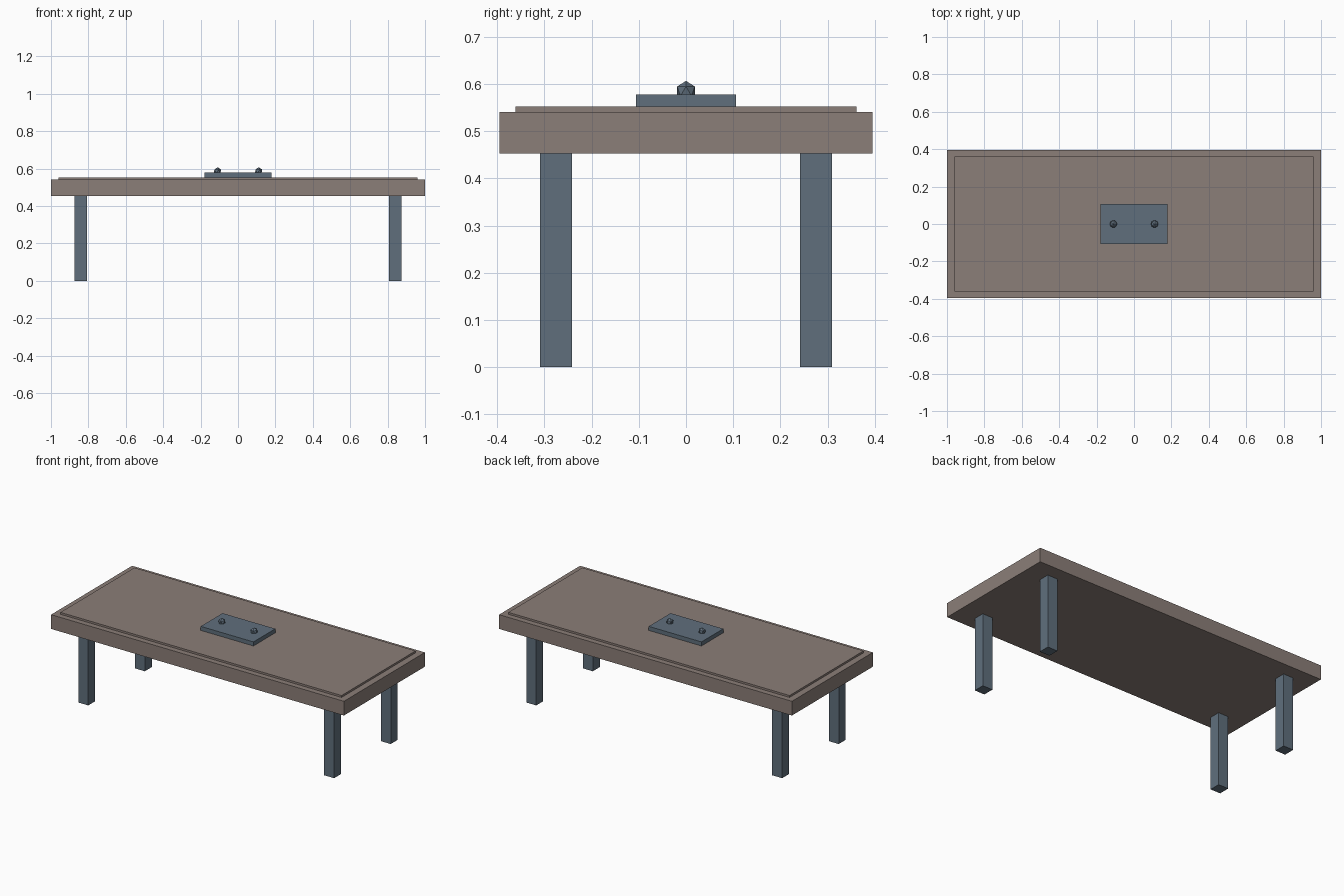
import bpy

cube = bpy.data.objects.get("Cube")
if cube:
    bpy.data.objects.remove(cube, do_unlink=True)


def material(name, rgb):
    mat = bpy.data.materials.new(name)
    mat.use_nodes = True
    mat.diffuse_color = (*rgb, 1)
    mat.node_tree.nodes["Principled BSDF"].inputs["Base Color"].default_value = (*rgb, 1)
    return mat


def finish(name, mat):
    obj = bpy.context.object
    obj.name = obj.data.name = name
    obj.data.materials.append(mat)
    return obj


def box(name, mat, size, x=0, y=0, bottom=0):
    bpy.ops.mesh.primitive_cube_add(size=1, location=(x, y, bottom + size[2] / 2))
    obj = finish(name, mat)
    obj.scale = size
    bpy.ops.object.transform_apply(location=False, rotation=False, scale=True)
    return obj


brown = material("warm grey brown", (0.26, 0.21, 0.188))
slate = material("slate blue", (0.117, 0.159, 0.204))

# Thick slab with a slightly raised panel
box("table_top", brown, (2, 0.79, 0.088), bottom=0.453)
box("raised_panel", brown, (1.92, 0.722, 0.012), bottom=0.541)

# Square legs
for x, side in ((-0.84, "right"), (0.84, "left")):
    for y, end in ((-0.276, "front"), (0.276, "back")):
        box(f"{end}_{side}_leg", slate, (0.068, 0.068, 0.453), x, y)

# Centre plate with two faceted studs
box("centre_plate", slate, (0.36, 0.213, 0.025), bottom=0.553)
for x, side in ((-0.11, "right"), (0.11, "left")):
    bpy.ops.mesh.primitive_ico_sphere_add(subdivisions=1, radius=0.022, location=(x, 0, 0.585))
    finish(f"{side}_stud", slate)
